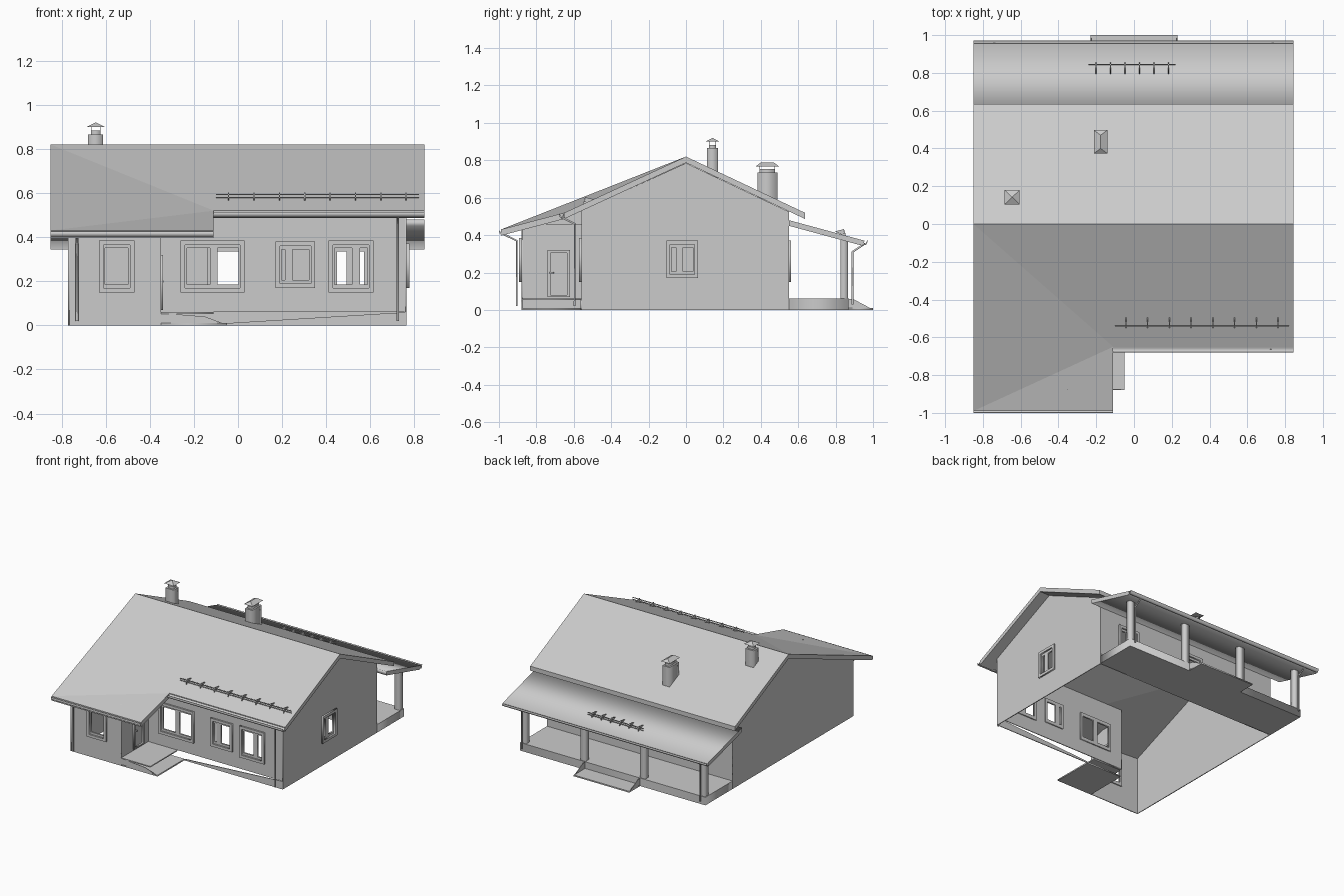
import bpy, bmesh
from mathutils import Matrix, Vector

if "Cube" in bpy.data.objects:
    bpy.data.objects.remove(bpy.data.objects["Cube"])

AXES = {  # columns: local u, local v, thickness direction
    'x': ((0, 1, 0), (0, 0, 1), (1, 0, 0)),
    'y': ((1, 0, 0), (0, 0, 1), (0, -1, 0)),
    'z': ((1, 0, 0), (0, 1, 0), (0, 0, 1)),
}


def finish(name, bm):
    bmesh.ops.recalc_face_normals(bm, faces=bm.faces)
    me = bpy.data.meshes.new(name)
    bm.to_mesh(me)
    bm.free()
    ob = bpy.data.objects.new(name, me)
    bpy.context.collection.objects.link(ob)
    return ob


def plate(name, axis, pos, thick, *loops):
    """Flat outline with holes, given thickness, centred at pos on the axis."""
    cu = bpy.data.curves.new(name + "_outline", 'CURVE')
    cu.dimensions, cu.fill_mode, cu.extrude = '2D', 'BOTH', thick / 2
    for loop in loops:
        sp = cu.splines.new('POLY')
        sp.points.add(len(loop) - 1)
        for p, (u, v) in zip(sp.points, loop):
            p.co = (u, v, 0, 1)
        sp.use_cyclic_u = True
    tmp = bpy.data.objects.new(name + "_tmp", cu)
    bpy.context.collection.objects.link(tmp)
    bm = bmesh.new()
    bm.from_mesh(tmp.to_mesh())
    bpy.data.objects.remove(tmp)
    m = Matrix(AXES[axis]).transposed().to_4x4()
    m.translation = Vector(AXES[axis][2]) * (pos if axis != 'y' else -pos)
    bm.transform(m)
    bmesh.ops.remove_doubles(bm, verts=bm.verts, dist=1e-5)
    return finish(name, bm)


def rect(a, b, c, d):
    return [(a, c), (b, c), (b, d), (a, d)]


def box(name, x0, x1, y0, y1, z0, z1):
    return plate(name, 'z', (z0 + z1) / 2, z1 - z0, rect(x0, x1, y0, y1))


def pipe(name, pts, r=0.006):
    cu = bpy.data.curves.new(name, 'CURVE')
    cu.dimensions, cu.bevel_depth, cu.bevel_resolution = '3D', r, 1
    cu.use_fill_caps = True
    sp = cu.splines.new('POLY')
    sp.points.add(len(pts) - 1)
    for p, co in zip(sp.points, pts):
        p.co = (*co, 1)
    ob = bpy.data.objects.new(name, cu)
    bpy.context.collection.objects.link(ob)


def window(name, axis, pos, out, r, splits=()):
    """Casing flush on the wall plus a sash divided at the split positions."""
    a, b, c, d = r
    plate(name + "_casing", axis, pos + out * 0.006, 0.012, rect(*r),
          rect(a + .02, b - .02, c + .02, d - .02))
    cuts = [a + .01, *splits, b - .01]
    panes = [rect(p + .018, q - .018, c + .035, d - .035) for p, q in zip(cuts, cuts[1:])]
    plate(name + "_sash", axis, pos - out * 0.008, 0.012,
          rect(a + .01, b - .01, c + .01, d - .01), *panes)


def wall(name, axis, pos, out, outline, wins=()):
    holes = [rect(r[0] + .015, r[1] - .015, r[2] + .015, r[3] - .015) for r, _ in wins]
    plate(name, axis, pos - out * 0.003, 0.006, outline, *holes)
    for i, (r, s) in enumerate(wins):
        window(f"{name}_window_{i + 1}", axis, pos, out, r, s)


# Walls (hollow shell without a floor)
wall("right_gable_wall", 'x', .765, 1,
     [(-.56, 0), (.55, 0), (.55, .525), (0, .785), (-.56, .53)],
     [((-.105, .065, .17, .37), (-.035,))])
wall("left_gable_wall", 'x', -.77, -1,
     [(-.88, 0), (.55, 0), (.55, .525), (0, .785), (-.88, .44)])
wall("wing_front_wall", 'y', -.88, -1, rect(-.77, -.35, 0, .44),
     [((-.63, -.47, .15, .385), ())])
wall("main_front_wall", 'y', -.56, -1, rect(-.35, .765, .06, .53),
     [((-.26, .03, .15, .385), (-.11,)),
      ((.17, .35, .17, .38), (.23,)),
      ((.41, .615, .15, .385), (.535,))])
wall("back_wall", 'y', .55, 1, rect(-.77, .765, 0, .525),
     [((-.15, .03, .15, .37), ()), ((.42, .6, .15, .37), (.51,))])

# Entrance door in the wing's side
plate("wing_side_wall", 'x', -.353, .006, rect(-.88, -.56, .06, .46), rect(-.73, -.63, .08, .31))
plate("door_frame", 'x', -.346, .012, rect(-.74, -.62, .07, .32), rect(-.725, -.635, .08, .305))
plate("door_leaf", 'x', -.356, .01, rect(-.73, -.63, .08, .31))
box("door_handle", -.35, -.338, -.73, -.705, .195, .203)

# Entrance platform, step and sloping plinth
box("entrance_platform", -.35, -.11, -.88, -.56, .052, .06)
box("entrance_step", -.35, -.05, -.88, -.56, 0, .01)
plate("entrance_platform_side", 'y', -.878, .004, [(-.35, .01), (-.07, .01), (-.15, .04), (-.35, .056)])
plate("front_plinth", 'y', -.56, .006, [(-.05, 0), (.765, 0), (.765, .06), (-.05, .01)])

# Main roof: straight ridge, front eave longer over the wing
bm = bmesh.new()
A, B, C, D, E, F, G, H = [bm.verts.new(p) for p in (
    (-.85, 0, .82), (-.85, -.99, .43), (-.11, -.99, .43), (-.11, -.65, .52),
    (.845, -.65, .52), (.845, 0, .82), (.845, .635, .52), (-.85, .635, .52))]
for f in ((A, B, D), (B, C, D), (A, D, F), (D, E, F), (A, F, G, H)):
    bm.faces.new(f)
ext = bmesh.ops.extrude_face_region(bm, geom=bm.faces[:], use_keep_orig=True)
bmesh.ops.translate(bm, vec=(0, 0, -.033),
                    verts=[g for g in ext['geom'] if isinstance(g, bmesh.types.BMVert)])
finish("main_roof", bm)

# Back porch: roof, floor, posts and low step
plate("porch_roof", 'x', -.0025, 1.695, [(.55, .48), (.955, .37), (.945, .343), (.55, .45)])
box("porch_floor", -.77, .765, .55, .87, 0, .06)
for i, x in enumerate((-.742, -.247, .247, .738)):
    box(f"porch_post_{i + 1}", x - .022, x + .022, .825, .865, .06, .375)
box("porch_step", -.23, .23, .87, 1.0, 0, .01)
for x in (-.228, .228):
    plate("porch_step_side", 'x', x, .004, [(.87, .01), (.985, .01), (.9, .055), (.87, .06)])

# Gutters: half channels along the eaves
for name, x0, x1, y, z in (("wing_gutter", -.85, -.11, -.985, .425),
                           ("front_gutter", -.11, .845, -.665, .515),
                           ("back_gutter", -.85, .845, .957, .37)):
    plate(name, 'x', (x0 + x1) / 2, x1 - x0,
          [(y - .015, z), (y - .01, z - .018), (y, z - .025), (y + .01, z - .018), (y + .015, z),
           (y + .012, z), (y, z - .02), (y - .012, z)])

# Downpipes
for name, x, y0, z0, y1, z1, zb in (("wing_downpipe", -.73, -.985, .41, -.905, .37, .02),
                                    ("front_downpipe", .725, -.665, .495, -.595, .46, .02),
                                    ("back_downpipe_left", -.74, .957, .355, .89, .31, .03),
                                    ("back_downpipe_right", .735, .957, .355, .89, .31, .03)):
    pipe(name, [(x, y0, z0), (x, y1, z1), (x, y1, zb)])

# Snow guards: two rails on regular brackets
for name, x0, x1, y, z, s, n in (("front_snow_guard", -.1, .82, -.54, .573, -1, 8),
                                 ("porch_snow_guard", -.24, .22, .845, .402, 1, 6)):
    for dz in (.006, .02):
        pipe(name + "_rail", [(x0, y, z + dz), (x1, y, z + dz)], .003)
    for i in range(n):
        x = x0 + (x1 - x0) * (i + .5) / n
        plate(f"{name}_bracket_{i + 1}", 'x', x, .005,
              [(y + s * .012, z - .01), (y, z + .03), (y - s * .05, z + .018)])

# Chimneys: stack, neck and hipped cap
for name, x, y, hx, hy, z0, z1, zc, ridge in (
        ("tall_chimney", -.645, .142, .034, .03, .7, .865, .9, 0),
        ("wide_chimney", -.177, .435, .03, .054, .58, .735, .768, .035)):
    box(name + "_stack", x - hx, x + hx, y - hy, y + hy, z0, z1)
    box(name + "_neck", x - hx + .012, x + hx - .012, y - hy + .012, y + hy - .012, z1, z1 + .018)
    for sx in (-1, 1):
        for sy in (-1, 1):
            px, py = x + sx * (hx - .014), y + sy * (hy - .014)
            pipe(name + "_cap_leg", [(px, py, z1 + .015), (px, py, zc + .004)], .0015)
    bm = bmesh.new()
    cx, cy = hx + .006, hy + .008
    for px, py in rect(-cx, cx, -cy, cy):
        bm.verts.new((x + px, y + py, zc))
    for py in (-ridge, ridge):
        bm.verts.new((x, y + py, zc + .02))
    bmesh.ops.remove_doubles(bm, verts=bm.verts, dist=1e-5)
    bmesh.ops.convex_hull(bm, input=bm.verts)
    finish(name + "_cap", bm)
